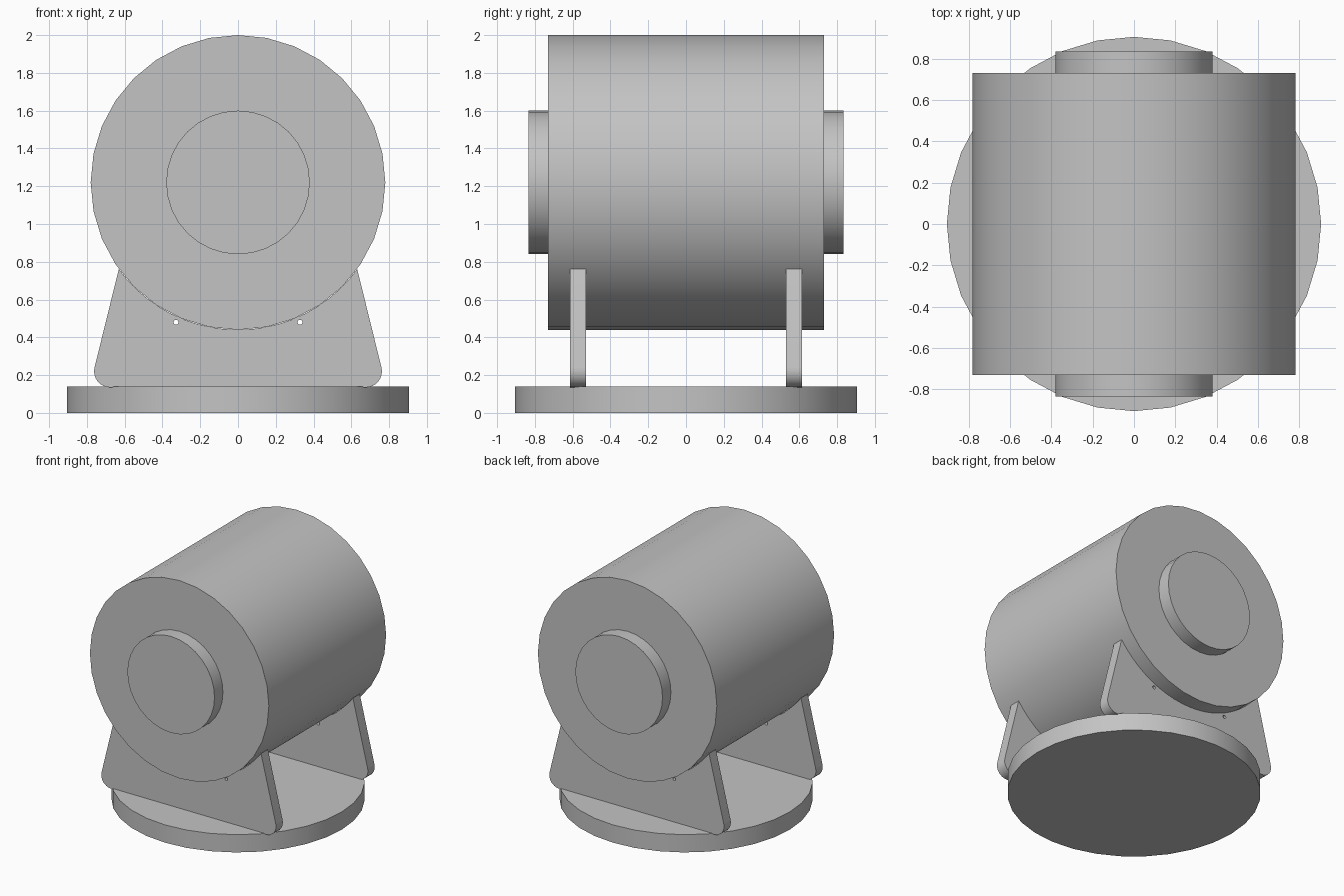
import bpy
from math import sin, cos, pi, radians

cube = bpy.data.objects.get("Cube")
if cube:
    bpy.data.objects.remove(cube)

grey = bpy.data.materials.new("plain grey")
grey.use_nodes = True
grey.diffuse_color = (0.55, 0.55, 0.55, 1)
grey.node_tree.nodes["Principled BSDF"].inputs["Base Color"].default_value = grey.diffuse_color

DRUM_R, DRUM_Z = 0.78, 1.22


def finish(obj, name):
    """Name, colour and shade the object."""
    obj.name = obj.data.name = name
    obj.data.materials.clear()
    obj.data.materials.append(grey)
    bpy.ops.object.select_all(action="DESELECT")
    obj.select_set(True)
    bpy.context.view_layer.objects.active = obj
    bpy.ops.object.shade_smooth_by_angle(angle=radians(35))


def cylinder(name, radius, depth, location, along_y=False):
    rotation = (pi / 2 if along_y else 0, 0, 0)
    bpy.ops.mesh.primitive_cylinder_add(
        vertices=32, radius=radius, depth=depth, location=location, rotation=rotation)
    finish(bpy.context.object, name)


def arc(cx, cz, radius, start, end, steps):
    """Points along a circular arc, angles in degrees."""
    angles = [radians(start + (end - start) * i / steps) for i in range(steps + 1)]
    return [(cx + radius * cos(a), cz + radius * sin(a)) for a in angles]


def plate(name, outlines, y, thickness):
    """Upright plate from a closed outline and its holes."""
    curve = bpy.data.curves.new(name, "CURVE")
    curve.dimensions = "2D"
    curve.fill_mode = "BOTH"
    curve.extrude = thickness / 2
    for points in outlines:
        spline = curve.splines.new("POLY")
        spline.points.add(len(points) - 1)
        for p, (x, z) in zip(spline.points, points):
            p.co = (x, z, 0, 1)
        spline.use_cyclic_u = True
    obj = bpy.data.objects.new(name, curve)
    bpy.context.collection.objects.link(obj)
    obj.location = (0, y, 0)
    obj.rotation_euler = (pi / 2, 0, 0)
    bpy.ops.object.select_all(action="DESELECT")
    obj.select_set(True)
    bpy.context.view_layer.objects.active = obj
    bpy.ops.object.convert(target="MESH")
    finish(bpy.context.object, name)


# Round base, drum and the bosses on its ends
cylinder("round_base", 0.905, 0.14, (0, 0, 0.07))
cylinder("drum", DRUM_R, 1.46, (0, 0, DRUM_Z), True)
for name, side in (("front_boss", -1), ("back_boss", 1)):
    cylinder(name, 0.38, 0.11, (0, side * 0.78, DRUM_Z), True)

# Saddle brackets: rounded feet, sloping sides, cradle and two bolt holes
right_foot = arc(0.677, 0.22, 0.085, -90, 15, 8)
left_foot = [(-x, z) for x, z in reversed(right_foot)]
cradle = arc(0, DRUM_Z, DRUM_R, -36, -144, 20)
holes = [arc(x, 0.48, 0.013, 0, 330, 11) for x in (-0.328, 0.328)]
for name, side in (("front_bracket", -1), ("back_bracket", 1)):
    plate(name, [right_foot + cradle + left_foot] + holes, side * 0.572, 0.085)
